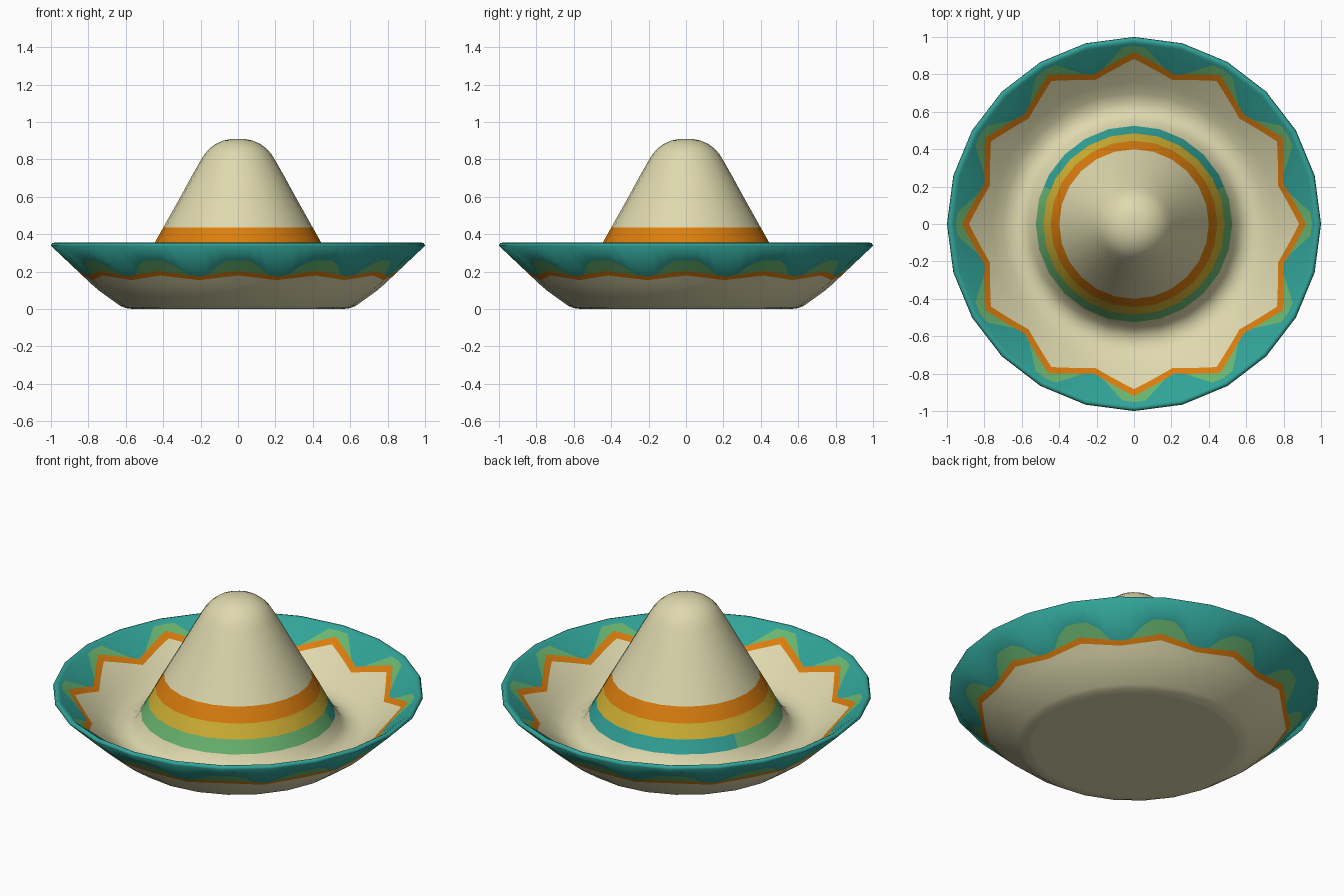
import bpy, bmesh, math
from mathutils import Vector

if "Cube" in bpy.data.objects:
    bpy.data.objects.remove(bpy.data.objects["Cube"])

SIDES, SUB = 24, 4           # 24-sided hat, each side split for the painted zigzag
N = SIDES * SUB


def material(name, rgb):
    m = bpy.data.materials.new(name)
    lin = [((c / 255 + 0.055) / 1.055) ** 2.4 for c in rgb]
    m.diffuse_color = (*lin, 1)
    m.use_nodes = True
    m.node_tree.nodes["Principled BSDF"].inputs["Base Color"].default_value = m.diffuse_color
    return m


CREAM, ORANGE, YELLOW, GREEN, TEAL = range(5)
MATS = [material("straw cream", (223, 217, 174)), material("orange", (220, 126, 14)),
        material("yellow", (210, 178, 52)), material("green", (106, 182, 113)),
        material("teal", (49, 163, 152))]


def corner(k):
    a = 2 * math.pi * k / SIDES
    return Vector((math.cos(a), math.sin(a)))


def unit(j):
    """Point on the 24-sided unit outline, column j."""
    k, s = divmod(j % N, SUB)
    return corner(k).lerp(corner(k + 1), s / SUB)


def phase(j):
    """0 at a star tip, SUB at a notch."""
    p = j % (2 * SUB)
    return min(p, 2 * SUB - p)


def height(profile, r):
    for (r0, z0), (r1, z1) in zip(profile, profile[1:]):
        if min(r0, r1) <= r <= max(r0, r1):
            return z0 + (z1 - z0) * (r - r0) / (r1 - r0)
    return profile[-1][1]


def lathe(name, rows, colours):
    """rows: functions column -> (radius, z); colours: one index or rule per band."""
    bm = bmesh.new()
    grid = []
    for row in rows:
        ring = []
        for j in range(N):
            r, z = row(j)
            u = unit(j) * r
            ring.append(bm.verts.new((u.x, u.y, z)))
        grid.append(ring)
    for i, c in enumerate(colours):
        for j in range(N):
            k = (j + 1) % N
            f = bm.faces.new((grid[i][j], grid[i + 1][j], grid[i + 1][k], grid[i][k]))
            f.material_index = c(j) if callable(c) else c
            f.smooth = True
    bmesh.ops.remove_doubles(bm, verts=bm.verts, dist=1e-5)
    me = bpy.data.meshes.new(name)
    bm.to_mesh(me)
    bm.free()
    for m in MATS:
        me.materials.append(m)
    # smooth shading all round the many-sided outline
    normals = []
    for v in me.vertices:
        n, d = v.normal.copy(), Vector((v.co.x, v.co.y))
        if d.length > 1e-3:
            d.normalize()
            h = math.copysign(math.hypot(n.x, n.y), n.x * d.x + n.y * d.y)
            n = Vector((d.x * h, d.y * h, n.z))
        normals.append(n.normalized())
    me.normals_split_custom_set_from_vertices(normals)
    ob = bpy.data.objects.new(name, me)
    bpy.context.collection.objects.link(ob)
    return ob


def const(p):
    return lambda j: p


def zigzag(profile, tip, notch):
    def row(j):
        r = tip + (notch - tip) * phase(j) / SUB
        return r, height(profile, r)
    return row


def patches(profile, top, side, tip, notch):
    """Edge of the patches above each star tip; meets the zigzag beside them."""
    def row(j):
        p = phase(j)
        r = (top, top, side)[p] if p < 3 else tip + (notch - tip) * p / SUB
        return r, height(profile, r)
    return row


# crown with three bands; the lowest band is teal at the back, green elsewhere
crown = [(0, .91), (.04, .908), (.08, .9), (.12, .882), (.155, .855), (.18, .826),
         (.205, .785), (.25, .705), (.32, .577), (.40, .435), (.445, .355),
         (.485, .278), (.525, .208)]
lower_band = lambda j: TEAL if 22.5 <= (j + .5) * 360 / N <= 157.5 else GREEN
lathe("crown", [const(p) for p in crown], [CREAM] * 9 + [ORANGE, YELLOW, lower_band])

# brim: valley, inner wall, rim, outer wall
inner = [(.525, .208), (.56, .15), (.60, .122), (.65, .118), (.70, .138), (.76, .182),
         (.83, .238), (.92, .312), (.965, .346)]
outer = [(1.0, .338), (.78, .13), (.74, .096), (.63, .017), (.60, .005), (.56, 0)]
rows = [const(p) for p in inner[:6]]
rows += [zigzag(inner, .883, .797), zigzag(inner, .92, .828),
         patches(inner, .952, .90, .92, .828)]
rows += [const(p) for p in [(.965, .346), (.98, .355), (.994, .352), (1.0, .338)]]
rows += [patches(outer, .916, .885, .858, .827), zigzag(outer, .858, .827),
         zigzag(outer, .832, .806)]
rows += [const(p) for p in outer[1:]]
lathe("brim", rows, [CREAM] * 6 + [ORANGE, GREEN] + [TEAL] * 5 + [GREEN, ORANGE] + [CREAM] * 5)

# flat underside
bm = bmesh.new()
bm.faces.new([bm.verts.new((*(corner(-k) * .56), 0)) for k in range(SIDES)])
me = bpy.data.meshes.new("underside")
bm.to_mesh(me)
bm.free()
me.materials.append(MATS[CREAM])
bpy.context.collection.objects.link(bpy.data.objects.new("underside", me))
